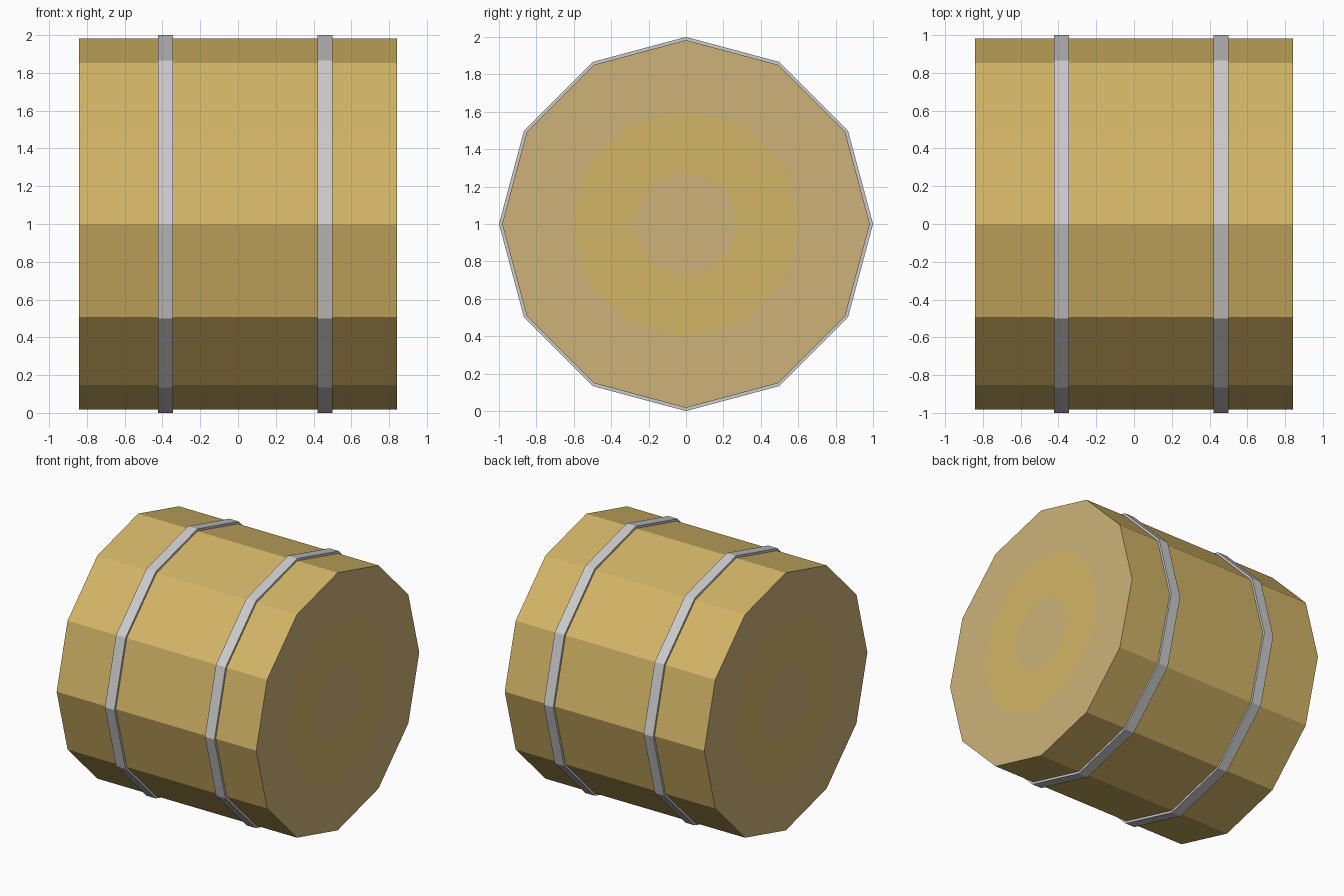
import bpy, bmesh
from math import sin, cos, pi

if "Cube" in bpy.data.objects:
    bpy.data.objects.remove(bpy.data.objects["Cube"])

SIDES = 12
CENTRE_Z = 1.0


def material(name, rgb):
    m = bpy.data.materials.new(name)
    m.diffuse_color = (*rgb, 1)
    m.use_nodes = True
    m.node_tree.nodes["Principled BSDF"].inputs["Base Color"].default_value = m.diffuse_color
    return m


def ring(bm, x, r):
    return [bm.verts.new((x, r * sin(2 * pi * i / SIDES), CENTRE_Z + r * cos(2 * pi * i / SIDES)))
            for i in range(SIDES)]


def bridge(bm, a, b, mat=0):
    for i in range(SIDES):
        j = (i + 1) % SIDES
        bm.faces.new((a[i], a[j], b[j], b[i])).material_index = mat


def finish(bm, name, mats=()):
    bmesh.ops.recalc_face_normals(bm, faces=bm.faces[:])
    mesh = bpy.data.meshes.new(name)
    bm.to_mesh(mesh)
    bm.free()
    for m in mats:
        mesh.materials.append(m)
    bpy.context.collection.objects.link(bpy.data.objects.new(name, mesh))


straw = material("straw", (0.65, 0.46, 0.135))
cut_straw = material("cut_straw", (0.61, 0.45, 0.19))

# Round bale with concentric bands on both flat ends
bm = bmesh.new()
rims = []
for x in (-0.843, 0.842):
    outer, middle, inner = (ring(bm, x, r) for r in (0.983, 0.61, 0.275))
    bridge(bm, outer, middle, 1)
    bridge(bm, middle, inner, 0)
    bm.faces.new(inner).material_index = 1
    rims.append(outer)
bridge(bm, *rims, 0)
finish(bm, "bale_body", (straw, cut_straw))

# Two binding straps wrapped round the bale
for name, x in (("strap_left", -0.383), ("strap_right", 0.461)):
    bm = bmesh.new()
    loops = [ring(bm, x + dx, r)
             for dx, r in ((-0.04, 0.975), (-0.04, 1.0), (0.04, 1.0), (0.04, 0.975))]
    for k in range(4):
        bridge(bm, loops[k], loops[(k + 1) % 4])
    finish(bm, name)
